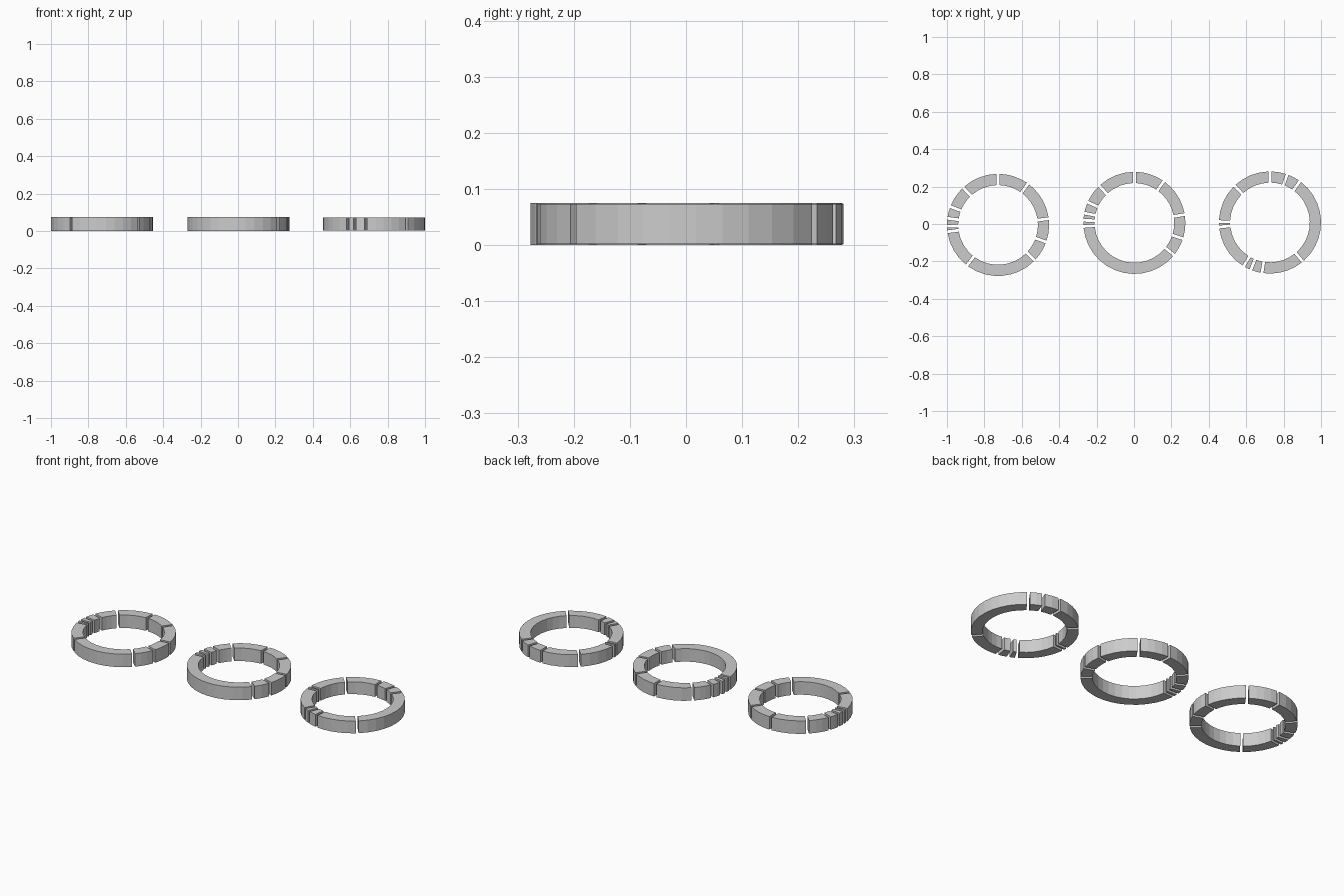
import bpy, bmesh
from math import radians, degrees, asin, sin, cos, ceil

if "Cube" in bpy.data.objects:
    bpy.data.objects.remove(bpy.data.objects["Cube"])

R_OUT, R_IN = 0.273, 0.213
HALF_GAP = 0.0075
STEP = 11.25


def arc_segment(name, centre, z0, z1, start, end):
    """Flat-sided ring segment whose ends leave a parallel gap."""
    n = max(1, ceil((end - start) / STEP))
    bm = bmesh.new()

    def column(r, t):
        trim = degrees(asin(HALF_GAP / r))
        a = radians(start + trim + (end - start - 2 * trim) * t)
        x, y = centre[0] + r * cos(a), centre[1] + r * sin(a)
        return bm.verts.new((x, y, z0)), bm.verts.new((x, y, z1))

    rows = []
    for i in range(n + 1):
        ob, ot = column(R_OUT, i / n)
        ib, it = column(R_IN, i / n)
        rows.append((ob, ot, it, ib))
    for a, b in zip(rows, rows[1:]):
        for k in range(4):
            m = (k + 1) % 4
            bm.faces.new((a[k], b[k], b[m], a[m]))
    bm.faces.new(rows[0])
    bm.faces.new(rows[-1][::-1])
    bmesh.ops.recalc_face_normals(bm, faces=bm.faces)
    mesh = bpy.data.meshes.new(name)
    bm.to_mesh(mesh)
    bm.free()
    bpy.context.collection.objects.link(bpy.data.objects.new(name, mesh))


# Each ring: name, centre, bottom, top, angles of the gaps in degrees
rings = [
    ("left_ring", (-0.727, -0.005), 0.0, 0.075,
     [-44, -19.5, 7, 54, 90, 133, 159, 172.5, 181.5, 187.7, 232.5]),
    ("middle_ring", (0.002, 0.006), 0.0, 0.075,
     [-39, -18, 9.4, 54.8, 90, 133.6, 156.2, 169, 177, 184]),
    ("right_ring", (0.727, 0.008), 0.002, 0.073,
     [-50, 54, 70.3, 90, 134, 179, 185, 239, 248, 261]),
]
for name, centre, z0, z1, gaps in rings:
    for i, (a, b) in enumerate(zip(gaps, gaps[1:] + [gaps[0] + 360])):
        arc_segment(f"{name}_segment_{i + 1}", centre, z0, z1, a, b)
